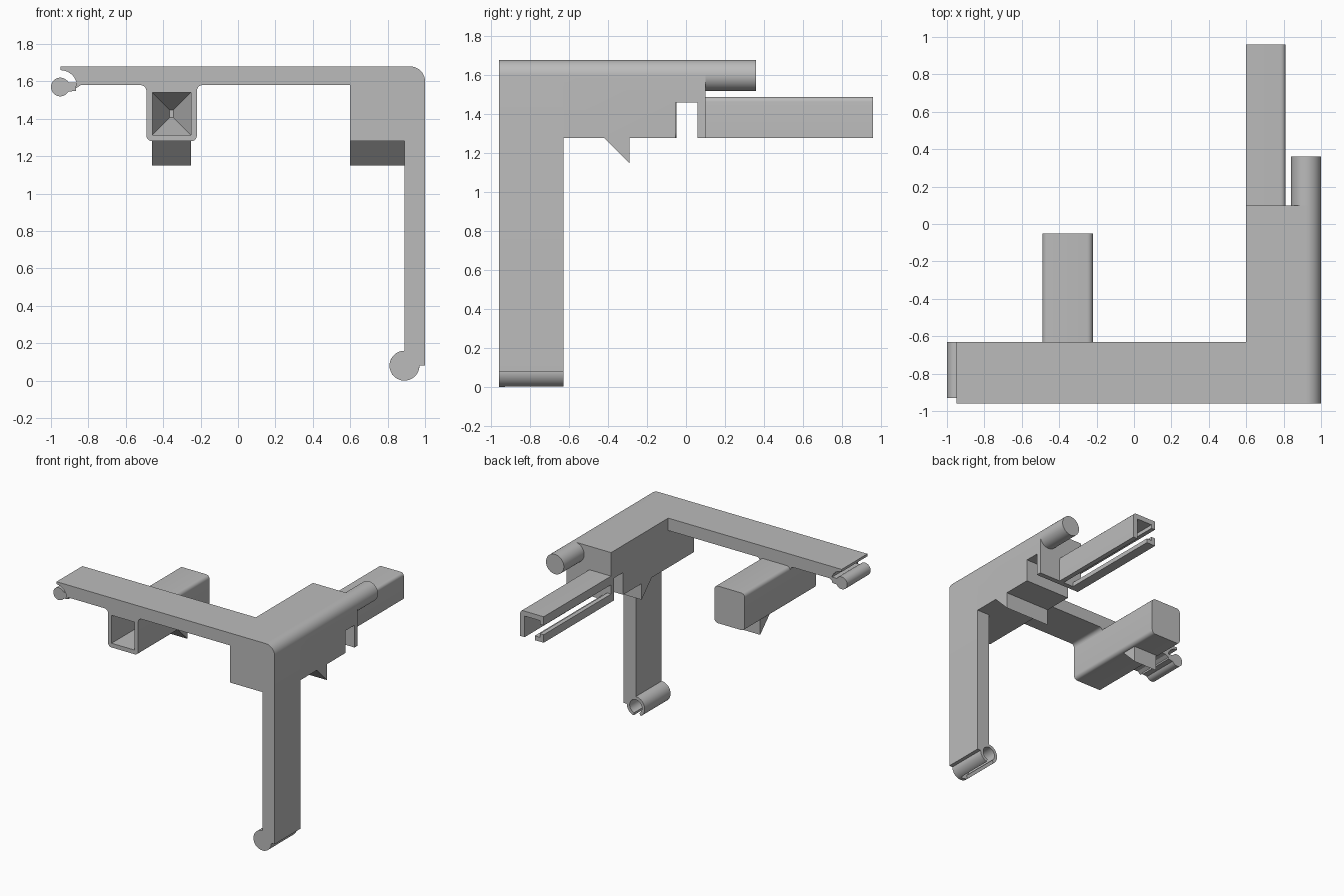
import bpy, bmesh, math
from mathutils import Vector

if "Cube" in bpy.data.objects:
    bpy.data.objects.remove(bpy.data.objects["Cube"])

grey = bpy.data.materials.new("plain grey")
grey.diffuse_color = (0.5, 0.5, 0.5, 1)
grey.use_nodes = True
grey.node_tree.nodes["Principled BSDF"].inputs["Base Color"].default_value = grey.diffuse_color


def arc(cx, cz, r, a0, a1, n=10):
    """Points on an arc, angles in degrees."""
    out = []
    for i in range(n + 1):
        a = math.radians(a0 + (a1 - a0) * i / n)
        out.append((cx + r * math.cos(a), cz + r * math.sin(a)))
    return out


def finish(name, bm, smooth=True):
    bmesh.ops.recalc_face_normals(bm, faces=bm.faces[:])
    me = bpy.data.meshes.new(name)
    bm.to_mesh(me)
    bm.free()
    me.materials.append(grey)
    ob = bpy.data.objects.new(name, me)
    bpy.context.collection.objects.link(ob)
    if smooth:
        bpy.ops.object.select_all(action='DESELECT')
        ob.select_set(True)
        bpy.context.view_layer.objects.active = ob
        bpy.ops.object.shade_smooth_by_angle(angle=math.radians(30))
    return ob


def prism(pts, axis, a, b):
    """Extrude a profile along y (points are x, z) or along x (points are y, z)."""
    bm = bmesh.new()
    place = (lambda p: (p[0], a, p[1])) if axis == 'y' else (lambda p: (a, p[0], p[1]))
    face = bm.faces.new([bm.verts.new(place(p)) for p in pts])
    ext = bmesh.ops.extrude_face_region(bm, geom=[face])
    step = Vector((0, b - a, 0)) if axis == 'y' else Vector((b - a, 0, 0))
    bmesh.ops.translate(bm, vec=step,
                        verts=[v for v in ext['geom'] if isinstance(v, bmesh.types.BMVert)])
    return bm


def extrude(name, pts, axis, a, b):
    return finish(name, prism(pts, axis, a, b))


FRONT, BACK = -0.96, -0.63

# Top arm, corner and leg as one profile
frame = ([(-0.95, 1.68)] + arc(0.92, 1.60, 0.08, 90, 0)
         + [(1.0, 0.08)] + arc(0.89, 0.08, 0.07, 0, 90)
         + [(0.89, 1.28), (0.60, 1.28), (0.60, 1.58), (-0.84, 1.58), (-0.87, 1.56)]
         + arc(-0.95, 1.57, 0.09, 17, 90))
extrude("arm_and_leg", frame, 'y', FRONT, BACK)

# Hinge pin and neck at the arm tip
pin = arc(-0.95, 1.57, 0.05, 30, 330, 28) + [(-0.865, 1.55), (-0.865, 1.595)]
extrude("arm_hinge_pin", pin, 'y', -0.93, BACK)

# Slotted hinge socket with a closed front at the foot of the leg
socket = arc(0.89, 0.08, 0.08, -75, 235, 36) + arc(0.89, 0.08, 0.055, 235, -75, 36)
extrude("foot_socket", socket, 'y', -0.93, BACK)
extrude("foot_socket_cap", arc(0.89, 0.08, 0.08, 0, 350, 35), 'y', FRONT, -0.93)

# Side block with tooth and notch, top outer edge rounded
side = [(BACK, 1.28), (-0.42, 1.28), (-0.29, 1.15), (-0.29, 1.28), (-0.055, 1.28),
        (-0.055, 1.46), (0.06, 1.46), (0.06, 1.28), (0.10, 1.28), (0.10, 1.68), (BACK, 1.68)]
bm = prism(side, 'x', 0.60, 1.0)
edge = [e for e in bm.edges if all(v.co.x > 0.99 and v.co.z > 1.67 for v in e.verts)]
bmesh.ops.bevel(bm, geom=edge, offset=0.08, segments=10, profile=0.5, affect='EDGES')
finish("side_block", bm)

# Round pin behind the block
extrude("side_hinge_pin", arc(0.92, 1.60, 0.08, 0, 350, 35), 'y', 0.10, 0.36)

# Open rail: hooked channel plus separate lower lip
rail = ([(0.60, 1.49)] + arc(0.785, 1.465, 0.025, 90, 0, 5)
        + [(0.81, 1.28), (0.77, 1.28), (0.77, 1.45), (0.635, 1.45), (0.635, 1.42), (0.60, 1.42)])
extrude("rail_channel", rail, 'y', 0.10, 0.96)
lip = [(0.60, 1.28), (0.68, 1.28), (0.68, 1.315), (0.635, 1.315), (0.635, 1.345), (0.60, 1.345)]
extrude("rail_lip", lip, 'y', 0.10, 0.96)

# Square tube under the arm, hollowed by a blind hole with a pyramid end
r = 0.03
outer = (arc(-0.22 - r, 1.58 - r, r, 90, 0, 5) + arc(-0.22 - r, 1.28 + r, r, 0, -90, 5)
         + arc(-0.49 + r, 1.28 + r, r, 270, 180, 5) + arc(-0.49 + r, 1.58 - r, r, 180, 90, 5))
tube = extrude("square_tube", outer, 'y', FRONT, -0.05)

bm = bmesh.new()
rings = []
for y, hx, hz in ((-1.1, 0.103, 0.113), (-0.35, 0.103, 0.113), (-0.15, 0.01, 0.02)):
    rings.append([bm.verts.new((-0.355 + sx * hx, y, 1.427 + sz * hz))
                  for sx, sz in ((-1, -1), (1, -1), (1, 1), (-1, 1))])
for lo, hi in zip(rings, rings[1:]):
    for i in range(4):
        j = (i + 1) % 4
        bm.faces.new((lo[i], lo[j], hi[j], hi[i]))
bm.faces.new(rings[0])
bm.faces.new(rings[-1])
cutter = finish("tube_hole_cutter", bm, smooth=False)
cutter.hide_render = True
mod = tube.modifiers.new("hole", 'BOOLEAN')
mod.operation, mod.solver, mod.object = 'DIFFERENCE', 'EXACT', cutter
bpy.context.view_layer.objects.active = tube
tube.select_set(True)
while tube.modifiers[0] != mod:
    bpy.ops.object.modifier_move_up(modifier=mod.name)
bpy.ops.object.modifier_apply(modifier=mod.name)
bpy.data.objects.remove(cutter)

# Fillets between tube and arm
for name, s, x in (("tube_fillet_right", 1, -0.22), ("tube_fillet_left", -1, -0.49)):
    pts = [(x - s * r, 1.58)] + [(x + s * (r + px), 1.55 + pz)
                                 for px, pz in arc(0, 0, r, 90, 180, 5)]
    extrude(name, pts, 'y', FRONT, BACK)

# Tooth under the tube
extrude("tube_tooth", [(-0.42, 1.28), (-0.29, 1.15), (-0.29, 1.28)], 'x', -0.46, -0.25)
